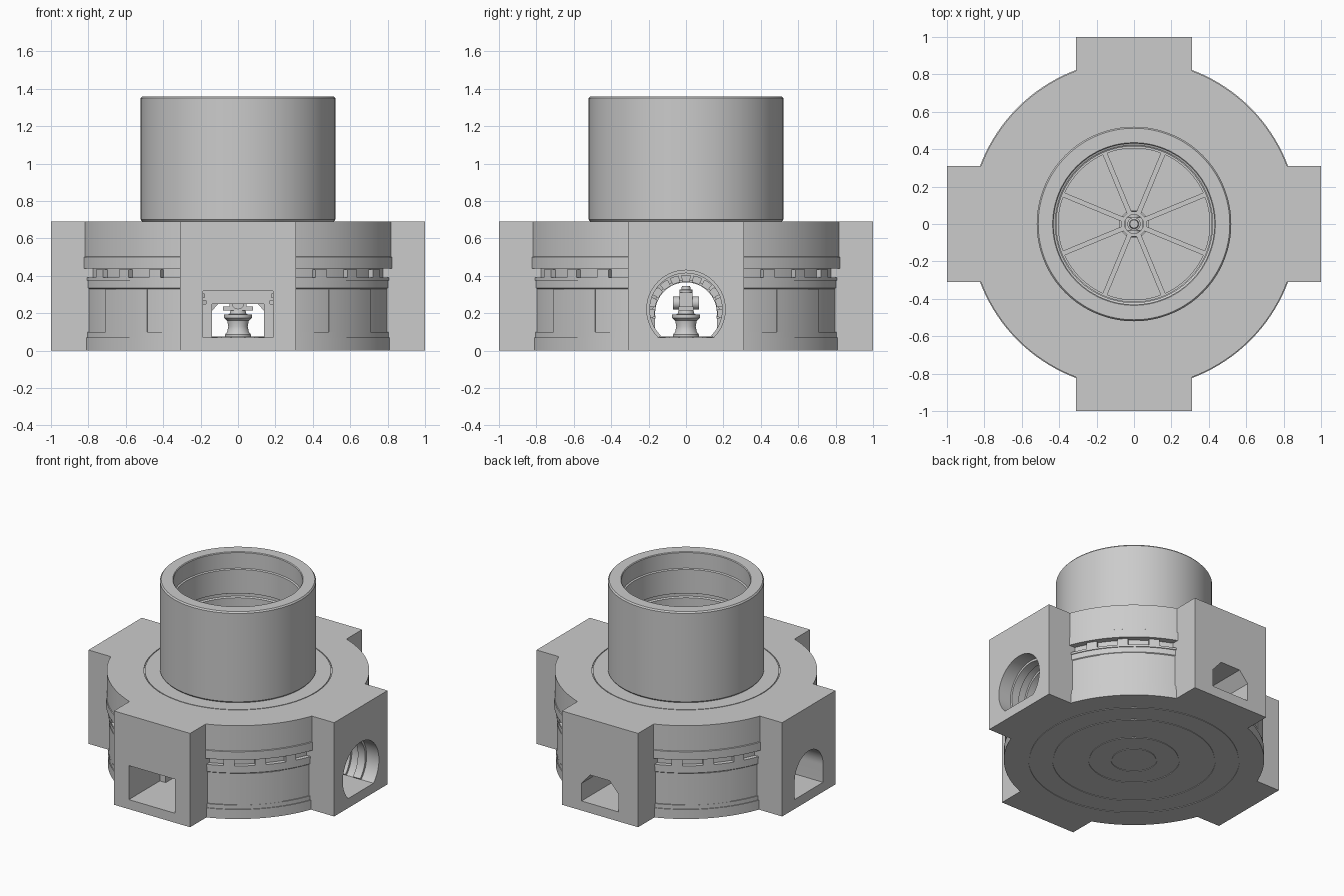
import bpy, bmesh, math
from mathutils import Matrix, Vector

cube = bpy.data.objects.get("Cube")
if cube:
    bpy.data.objects.remove(cube, do_unlink=True)

stone = bpy.data.materials.new("light_grey")
stone.use_nodes = True
GREY = (0.6, 0.6, 0.6, 1)
stone.diffuse_color = GREY
stone.node_tree.nodes["Principled BSDF"].inputs["Base Color"].default_value = GREY


def finish(name, bm):
    bmesh.ops.recalc_face_normals(bm, faces=bm.faces)
    mesh = bpy.data.meshes.new(name)
    bm.to_mesh(mesh)
    bm.free()
    mesh.materials.append(stone)
    ob = bpy.data.objects.new(name, mesh)
    bpy.context.collection.objects.link(ob)
    return ob


def lathe(name, profile, steps=128, close=True):
    """Spin an (r, z) outline about the z axis."""
    bm = bmesh.new()
    vs = [bm.verts.new((r, 0, z)) for r, z in profile]
    es = [bm.edges.new(p) for p in zip(vs, vs[1:])]
    if close:
        es.append(bm.edges.new((vs[-1], vs[0])))
    bmesh.ops.spin(bm, geom=vs + es, axis=(0, 0, 1), cent=(0, 0, 0),
                   angle=math.tau, steps=steps)
    bmesh.ops.remove_doubles(bm, verts=bm.verts, dist=1e-5)
    return finish(name, bm)


def solid(name, bottom, top):
    bm = bmesh.new()
    a = [bm.verts.new(p) for p in bottom]
    b = [bm.verts.new(p) for p in top]
    n = len(a)
    bm.faces.new(a)
    bm.faces.new(b[::-1])
    for i in range(n):
        j = (i + 1) % n
        bm.faces.new((a[i], a[j], b[j], b[i]))
    return finish(name, bm)


def prism(name, pts, d0, d1, turn):
    """Extrude a (sideways, z) outline outwards; turn 0 faces the front."""
    rot = Matrix.Rotation(math.radians(turn), 3, 'Z')
    return solid(name, *[[rot @ Vector((u, -d, z)) for u, z in pts] for d in (d0, d1)])


def rect(w, z0, z1):
    return [(-w, z0), (w, z0), (w, z1), (-w, z1)]


def arc(r, a0, a1, cy=0.0, n=32):
    return [(r * math.cos(math.radians(a0 + (a1 - a0) * i / n)),
             cy + r * math.sin(math.radians(a0 + (a1 - a0) * i / n))) for i in range(n + 1)]


def band(r0, r1, a0, a1, cy=0.0, n=32):
    return arc(r0, a0, a1, cy, n) + arc(r1, a1, a0, cy, n)


def sector(name, r0, r1, a0, a1, z0, z1, n=8):
    pts = band(r0, r1, a0, a1, 0, n)
    return solid(name, [(x, y, z0) for x, y in pts], [(x, y, z1) for x, y in pts])


def combine(ob, other, op):
    mod = ob.modifiers.new("join", 'BOOLEAN')
    mod.operation, mod.solver, mod.object = op, 'EXACT', other
    bpy.context.view_layer.objects.active = ob
    bpy.ops.object.modifier_apply(modifier=mod.name)
    bpy.data.objects.remove(other, do_unlink=True)


SIDES = (0, 90, 180, 270)
FLOOR, ROOF = 0.07, 0.69

# Base slab with shallow circular grooves underneath
under = [(0, 0)]
for r in (0.15, 0.3, 0.54, 0.7):
    under += [(r - .004, 0), (r - .004, .004), (r + .004, .004), (r + .004, 0)]
base = lathe("base_slab", under + [(.868, 0), (.868, FLOOR), (0, FLOOR)], close=False)
for t in SIDES:
    combine(base, prism("slab_arm", rect(.31, 0, FLOOR), .75, 1, t), 'UNION')

# Hollow drum with banded wall, joined to four arms
drum = lathe("drum_body", [
    (.54, FLOOR), (.862, FLOOR), (.862, .1), (.855, .1), (.855, .33), (.86, .335),
    (.86, .375), (.866, .375), (.866, .39), (.835, .39), (.835, .44), (.88, .44),
    (.88, .5), (.875, .503), (.875, ROOF), (.627, ROOF), (.627, .685), (.621, .685),
    (.621, ROOF), (.415, ROOF), (.415, .5), (.54, .5)])
for t in SIDES:
    combine(drum, prism("arm", rect(.31, FLOOR, ROOF), .66, 1, t), 'UNION')

# Tunnel openings: square front, round, chamfered and arched
chamfered = [(-.15, .05), (.15, .05), (.15, .2), (.08, .28), (-.08, .28), (-.15, .2)]
arched = [(.165, .05)] + arc(.165, 0, 180, .2) + [(-.165, .05)]
circle = arc(.21, 0, 360, .22, 64)[:-1]
for t, pts in zip(SIDES, (rect(.188, .05, .32), circle, chamfered, arched)):
    combine(drum, prism("tunnel_cutter", pts, .4, 1.1, t), 'DIFFERENCE')

# Chimney tube with a stepped bore
lathe("chimney_tube", [
    (.512, ROOF), (.52, .7), (.52, 1.35), (.512, 1.36), (.435, 1.36), (.43, 1.355),
    (.43, 1.24), (.42, 1.235), (.42, 1.06), (.43, 1.055), (.43, 1.035), (.415, 1.03),
    (.415, ROOF)])

# Wall panels and blocks under the cornice
for t in SIDES:
    mid = t + 45
    sector("wall_panel", .84, .861, mid - 10.5, mid + 10.5, .1, .33)
    for off in (-14, 0, 14):
        sector("cornice_block", .82, .866, mid + off - 2.4, mid + off + 2.4, .39, .435)

# Ribs in the round tunnel, wedge stones round the arched one
for d in (.6, .72, .84):
    prism("tunnel_rib", band(.194, .212, -46, 226, .22), d, d + .06, 90)
prism("arch_ring", band(.165, .18, -10, 190, .2), .5, .56, 270)
for i in range(11):
    a = i * 18
    prism("arch_stone", band(.168, .205, a - 7, a + 7, .2, 4), .49, .56, 270)

# Door frame inside the square tunnel
for s in (-1, 1):
    prism("frame_post", [(s * .14, FLOOR), (s * .186, FLOOR), (s * .186, .25), (s * .14, .25)],
          .56, .64, 0)
for i, w in enumerate((.17, .186, .18, .186)):
    prism("frame_lintel", rect(w, .25 + i * .0175, .2675 + i * .0175), .56 - .004 * i, .64 + .004 * i, 0)

# Spoked wheel across the bore
for i in range(8):
    prism("wheel_spoke", rect(.013, .53, .56), .06, .418, 22.5 + 45 * i)
lathe("wheel_hub", [(.05, .525), (.068, .525), (.068, .565), (.05, .565)], 48)
lathe("wheel_rim", [(.405, .525), (.418, .525), (.418, .565), (.405, .565)])

# Floor markings
for t in SIDES:
    sector("floor_arc", .295, .301, t + 22, t + 68, FLOOR, .074, 16)
    for off in (-12, 12):
        sector("floor_plate", .285, .305, t + off - 5, t + off + 5, FLOOR, .075)

# Central machine on a flared pedestal
lathe("floor_ring", [(.14, FLOOR), (.15, FLOOR), (.15, .076), (.14, .076)], 64)
lathe("pedestal", [(0, FLOOR), (.07, FLOOR), (.07, .085), (.058, .1), (.052, .13), (.058, .16),
                   (.075, .175), (.075, .192), (.045, .195), (.04, .215), (0, .215)], 48, False)
prism("machine_plate", rect(.08, .215, .235), -.04, .04, 0)
prism("machine_block", rect(.045, .235, .31), -.036, .036, 0)
for t in (0, 180):
    prism("machine_drum", arc(.034, 0, 360, .255, 24)[:-1], .036, .07, t)
lathe("machine_cap", [(0, .31), (.035, .31), (.035, .325), (.025, .328), (.022, .345), (0, .345)],
      32, False)

# Smooth round surfaces, keep edges sharp
for ob in bpy.context.collection.objects:
    if ob.type == 'MESH' and stone.name in ob.data.materials:
        bpy.ops.object.select_all(action='DESELECT')
        ob.select_set(True)
        bpy.context.view_layer.objects.active = ob
        bpy.ops.object.shade_smooth_by_angle(angle=math.radians(30))
